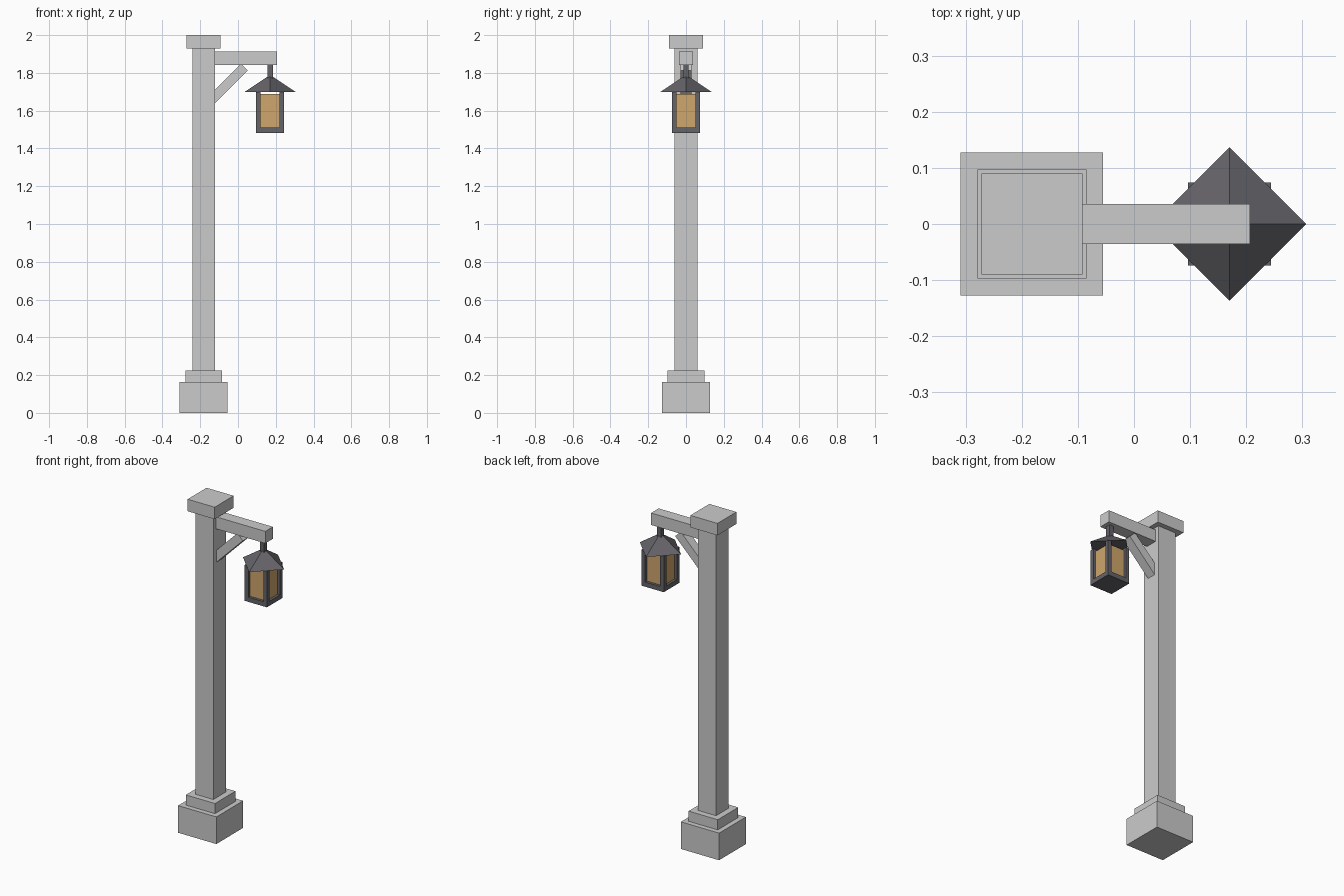
import bpy, bmesh, math
from mathutils import Matrix, Vector

if "Cube" in bpy.data.objects:
    bpy.data.objects.remove(bpy.data.objects["Cube"])


def material(name, rgb):
    m = bpy.data.materials.new(name)
    m.diffuse_color = (*rgb, 1)
    m.use_nodes = True
    m.node_tree.nodes["Principled BSDF"].inputs["Base Color"].default_value = m.diffuse_color
    return m


def add_object(name, bm, mat=None):
    me = bpy.data.meshes.new(name)
    bm.to_mesh(me)
    bm.free()
    ob = bpy.data.objects.new(name, me)
    bpy.context.collection.objects.link(ob)
    if mat:
        me.materials.append(mat)
    return ob


def box(name, x0, x1, half_y, z0, z1, mat=None, y=0.0):
    bm = bmesh.new()
    bmesh.ops.create_cube(bm, size=1)
    bmesh.ops.scale(bm, vec=(x1 - x0, 2 * half_y, z1 - z0), verts=bm.verts)
    bmesh.ops.translate(bm, vec=((x0 + x1) / 2, y, (z0 + z1) / 2), verts=bm.verts)
    return add_object(name, bm, mat)


def block(name, x, half, z0, z1, mat=None, y=0.0):
    return box(name, x - half, x + half, half, z0, z1, mat, y)


iron = material("dark_iron", (0.13, 0.125, 0.14))
amber = material("amber_glass", (0.62, 0.38, 0.15))
PX, LX = -0.182, 0.17   # post and lantern centres

# Stone post with stepped foot and cap
block("foot", PX, 0.127, 0, 0.163)
block("foot_step", PX, 0.097, 0.163, 0.224)
block("post", PX, 0.06, 0.224, 1.93)
block("cap", PX, 0.09, 1.928, 2.0)

# Arm and diagonal brace
box("arm", -0.124, 0.207, 0.036, 1.842, 1.914)
a, b = Vector((-0.15, 0, 1.647)), Vector((0.034, 0, 1.831))
bm = bmesh.new()
bmesh.ops.create_cube(bm, size=1)
bmesh.ops.scale(bm, vec=((b - a).length, 0.056, 0.051), verts=bm.verts)
bm.transform(Matrix.Translation((a + b) / 2) @ Matrix.Rotation(-math.pi / 4, 4, 'Y'))
add_object("brace", bm)

# Hanger and four-sided roof, turned corner-on
block("hanger", LX, 0.014, 1.76, 1.842, iron)
bm = bmesh.new()
bmesh.ops.create_cone(bm, cap_ends=True, segments=4, radius1=0.137, radius2=0.017,
                      depth=0.08)
far = max(bm.verts, key=lambda v: v.co.xy.length).co
bm.transform(Matrix.Translation((LX, 0, 1.738)) @
             Matrix.Rotation(-math.atan2(far.y, far.x), 4, 'Z'))
add_object("lantern_roof", bm, iron)

# Lantern floor, corner bars and glass
block("lantern_floor", LX, 0.074, 1.482, 1.51, iron)
for i, sx in enumerate((-1, 1)):
    for j, sy in enumerate((-1, 1)):
        block(f"corner_bar_{i}{j}", LX + sx * 0.062, 0.012, 1.51, 1.698, iron, sy * 0.062)
block("glass", LX, 0.058, 1.51, 1.688, amber)
